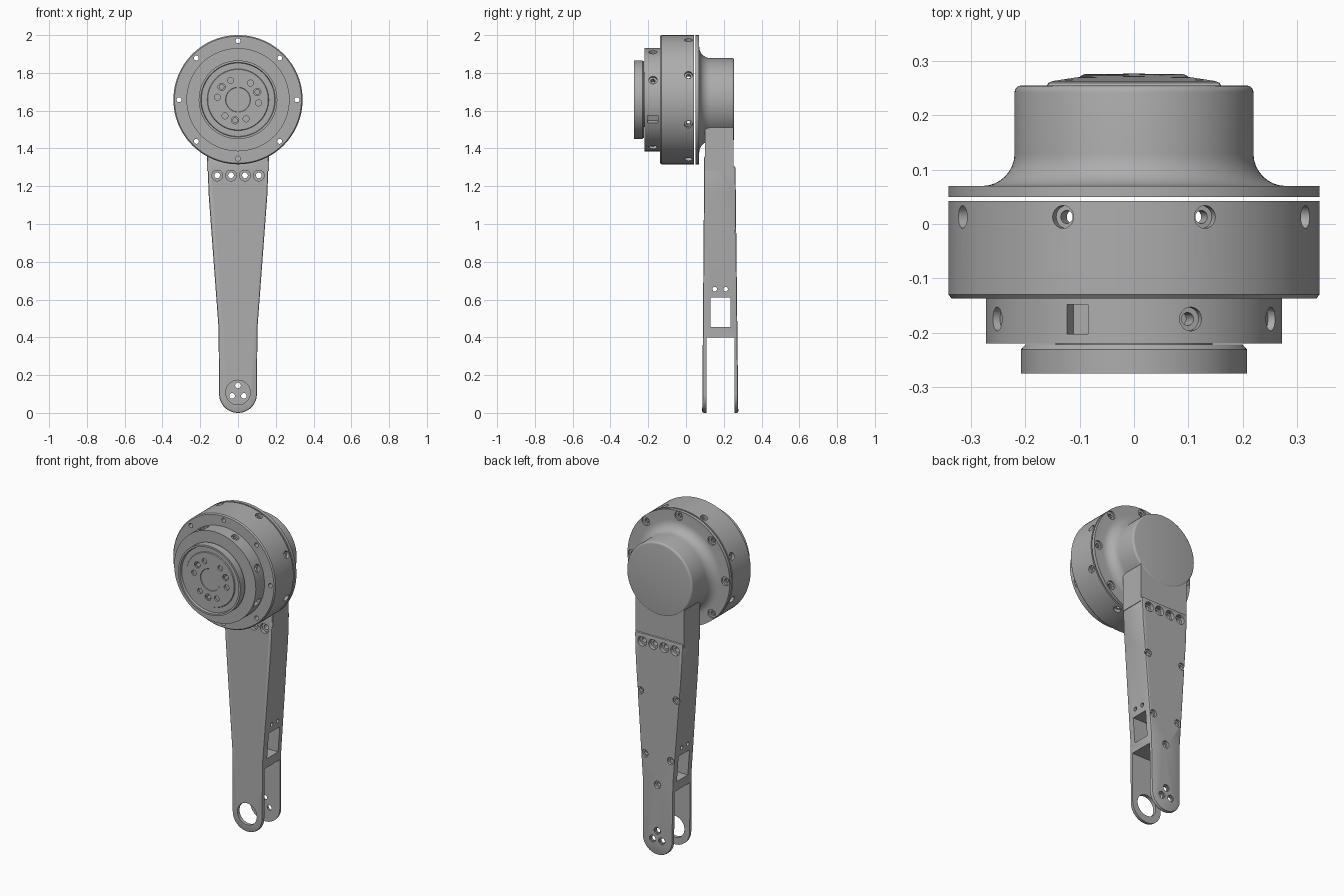
import bpy, bmesh
from math import sin, cos, pi, radians
from mathutils import Vector, Matrix

if "Cube" in bpy.data.objects:
    bpy.data.objects.remove(bpy.data.objects["Cube"], do_unlink=True)

HUB = Vector((0, 0, 1.658))
FRONT, BACK = Vector((0, -1, 0)), Vector((0, 1, 0))

grey = bpy.data.materials.new("machined grey")
grey.use_nodes = True
colour = (0.42, 0.42, 0.42, 1)
grey.diffuse_color = colour
grey.node_tree.nodes["Principled BSDF"].inputs["Base Color"].default_value = colour


def make_object(name, bm):
    bmesh.ops.remove_doubles(bm, verts=bm.verts, dist=1e-5)
    bmesh.ops.recalc_face_normals(bm, faces=bm.faces)
    mesh = bpy.data.meshes.new(name)
    bm.to_mesh(mesh)
    bm.free()
    mesh.materials.append(grey)
    obj = bpy.data.objects.new(name, mesh)
    bpy.context.collection.objects.link(obj)
    return obj


def add_lathe(bm, profile, origin, axis, sides):
    """Turn (radius, distance) points around an axis; both ends are on it."""
    frame = Matrix.Translation(origin) @ axis.to_track_quat('Z', 'Y').to_matrix().to_4x4()
    rings = []
    for r, t in profile:
        if r == 0:
            rings.append([bm.verts.new(frame @ Vector((0, 0, t)))] * sides)
        else:
            rings.append([bm.verts.new(frame @ Vector((r * cos(2 * pi * i / sides),
                          r * sin(2 * pi * i / sides), t))) for i in range(sides)])
    for a, b in zip(rings, rings[1:]):
        for i in range(sides):
            j = (i + 1) % sides
            bm.faces.new(list(dict.fromkeys((a[i], a[j], b[j], b[i]))))


def lathe(name, profile, sides=96):
    bm = bmesh.new()
    add_lathe(bm, profile, HUB, BACK, sides)
    return make_object(name, bm)


def add_box(bm, x, y, z, turn=Matrix()):
    size = Matrix.Diagonal((x[1] - x[0], y[1] - y[0], z[1] - z[0], 1))
    middle = Matrix.Translation([(a + b) / 2 for a, b in (x, y, z)])
    bmesh.ops.create_cube(bm, size=1, matrix=turn @ middle @ size)


def prism(name, points, offset):
    """Extrude a flat outline along an offset."""
    bm = bmesh.new()
    face = bm.faces.new([bm.verts.new(p) for p in points])
    out = bmesh.ops.extrude_face_region(bm, geom=[face])["geom"]
    bmesh.ops.translate(bm, vec=offset, verts=[v for v in out if isinstance(v, bmesh.types.BMVert)])
    return make_object(name, bm)


def apply(obj, kind, **settings):
    mod = obj.modifiers.new(kind, kind)
    for key, value in settings.items():
        setattr(mod, key, value)
    bpy.ops.object.select_all(action='DESELECT')
    bpy.context.view_layer.objects.active = obj
    obj.select_set(True)
    bpy.ops.object.modifier_apply(modifier=mod.name)


def combine(obj, other, operation='DIFFERENCE'):
    apply(obj, 'BOOLEAN', operation=operation, object=other, solver='EXACT')
    bpy.data.objects.remove(other, do_unlink=True)


def add_hole(bm, pos, axis, depth, r, wide=0, sink=0):
    """Plain or counterbored hole cutter, sunk from pos along axis."""
    shape = [(0, -0.02), (wide or r, -0.02)]
    if wide:
        shape += [(wide, sink), (r, sink)]
    add_lathe(bm, shape + [(r, depth), (0, depth)], Vector(pos), axis, 20)


def radial(degrees):
    return Vector((cos(radians(degrees)), 0, sin(radians(degrees))))


# Motor drum with stepped front ring, open at the back
drum = lathe("motor_drum", [(0, -.22), (.273, -.22), (.273, -.137), (.336, -.137), (.342, -.13),
                            (.342, .042), (.295, .042), (.295, -.1), (0, -.1)])
cut = bmesh.new()
for k in range(8):
    side = radial(22.5 + 45 * k)
    add_hole(cut, HUB + radial(45 * k) * .312 + FRONT * .137, BACK, .2, .013)
    add_hole(cut, HUB + side * .342 + BACK * .013, -side, .08, .012, .021, .018)
    if k in (2, 7):
        turn = Matrix.Translation(HUB) @ Matrix.Rotation(-radians(22.5 + 45 * k), 4, 'Y')
        add_box(cut, (.24, .3), (-.203, -.148), (-.021, .021), turn)
    else:
        add_hole(cut, HUB + side * .273 + FRONT * .175, -side, .05, .012, .022, .015)
combine(drum, make_object("drum_cutter", cut))

# Output disc on a short neck
disc = lathe("output_disc", [(0, -.262), (.064, -.262), (.066, -.265), (.16, -.265), (.163, -.26),
                             (.194, -.26), (.197, -.275), (.208, -.275), (.208, -.231),
                             (.2, -.222), (.145, -.222), (.145, -.21), (0, -.21)])
cut = bmesh.new()
for k in range(3):
    for step in (-31, 0, 31):
        pos = HUB + radial(22 + 120 * k + step) * .11 + FRONT * .265
        if step:
            add_hole(cut, pos, BACK, .012, .016)
        else:
            add_hole(cut, pos, BACK, .035, .012, .019, .008)
combine(disc, make_object("disc_cutter", cut))

# Rear housing: flange flaring into a cylinder, merged with the neck block
flare = [(.22 + .06 * (1 - sin(a)), .07 + .06 * (1 - cos(a)))
         for a in [pi / 2 * k / 8 for k in range(9)]]
corner = [(.208 + .012 * cos(a), .243 + .012 * sin(a)) for a in [pi / 8 * k for k in range(5)]]
housing = lathe("rear_housing", [(0, .05), (.342, .05), (.342, .07)] + flare + corner + [(0, .255)])
block = bmesh.new()
add_box(block, (-.163, .163), (.1, .252), (1.28, 1.62))
combine(housing, make_object("neck_block", block), 'UNION')
cut = bmesh.new()
for k in range(8):
    add_hole(cut, HUB + radial(45 * k) * .312 + BACK * .07, FRONT, .04, .013, .026, .01)
combine(housing, make_object("flange_cutter", cut))

# Leg: tapered front outline crossed with a side outline, edges eased
right = [(.103, .45), (.155, 1.15), (.163, 1.36)]
tip = [(.1 * cos(a), .1 + .1 * sin(a)) for a in [pi + pi * k / 24 for k in range(25)]]
outline = tip + right + [(-x, z) for x, z in reversed(right)]
leg = prism("leg", [(x, 0, z) for x, z in outline], (0, .4, 0))
side = [(.085, -.1), (.097, 1.4), (.18, 1.4), (.18, 1.305), (.262, 1.305), (.278, -.1)]
combine(leg, prism("leg_side", [(-.4, y, z) for y, z in side], (.8, 0, 0)), 'INTERSECT')
apply(leg, 'BEVEL', width=.008, segments=2, limit_method='ANGLE', angle_limit=radians(50))

# Fork slot and side window
cut = bmesh.new()
add_box(cut, (-.3, .3), (.108, .256), (-.2, .4))
add_box(cut, (-.3, .3), (.13, .235), (.455, .61))
combine(leg, make_object("fork_cutter", cut))

# Leg screw holes, front bearing hole and cable holes
cut = bmesh.new()
for x in (-.11, -.037, .037, .11):
    add_lathe(cut, [(0, 0), (.029, 0), (.029, .115), (.015, .115), (.015, .24), (.029, .24),
                    (.029, .4), (0, .4)], Vector((x, 0, 1.257)), BACK, 24)
for x, z in ((.12, .96), (-.12, .96), (.087, .588), (-.087, .588), (0, .422)):
    add_hole(cut, (x, .268, z), FRONT, .03, .012, .022, .012)
for x, z in ((0, .145), (.031, .09), (-.031, .09)):
    add_hole(cut, (x, .28, z), FRONT, .06, .015, .021, .012)
for y in (.152, .21):
    add_hole(cut, (-.3, y, .655), Vector((1, 0, 0)), .6, .012)
add_lathe(cut, [(0, .05), (.065, .05), (.065, .15), (0, .15)], Vector((0, 0, .108)), BACK, 40)
combine(leg, make_object("leg_hole_cutter", cut))

# Smooth round faces, keep machined edges sharp
bpy.ops.object.select_all(action='DESELECT')
for obj in (drum, disc, housing, leg):
    obj.select_set(True)
bpy.context.view_layer.objects.active = leg
bpy.ops.object.shade_smooth_by_angle(angle=radians(30))
